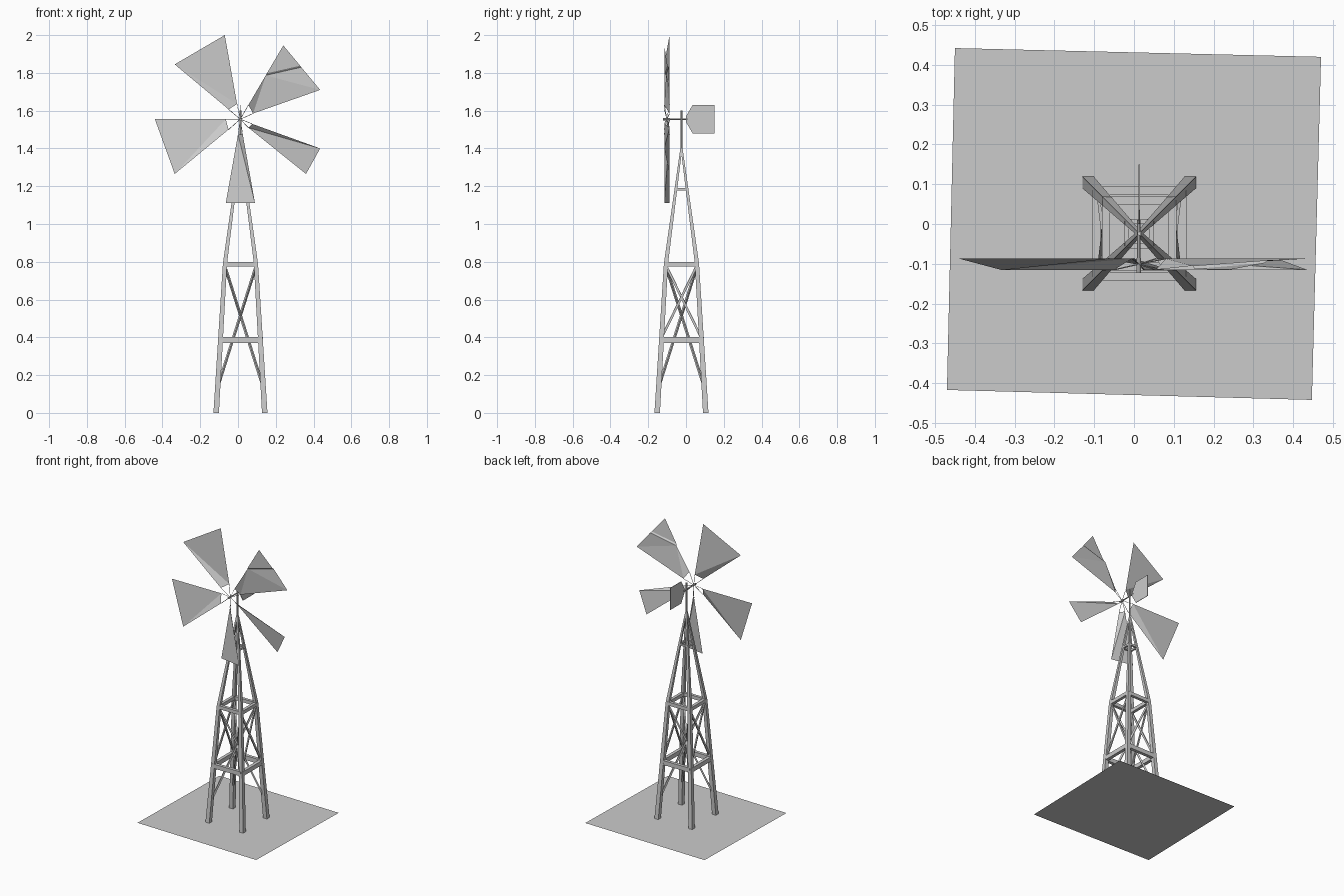
import bpy, math
from mathutils import Vector

if "Cube" in bpy.data.objects:
    bpy.data.objects.remove(bpy.data.objects["Cube"])

CX, CY = 0.013, -0.024      # tower axis
HUB = Vector((0.012, -0.101, 1.555))


def make(name, verts, faces):
    me = bpy.data.meshes.new(name)
    me.from_pydata([tuple(v) for v in verts], [], faces)
    me.update()
    ob = bpy.data.objects.new(name, me)
    bpy.context.collection.objects.link(ob)
    return ob


def tube(rings):
    """Quads joining rings of four points, with end caps."""
    verts = [p for r in rings for p in r]
    n = len(rings)
    faces = [(3, 2, 1, 0), tuple(range(4 * n - 4, 4 * n))]
    for k in range(n - 1):
        for i in range(4):
            j = (i + 1) % 4
            faces.append((4 * k + i, 4 * k + j, 4 * k + 4 + j, 4 * k + 4 + i))
    return verts, faces


def bar(name, a, b, w, h):
    """Rectangular bar from a to b, w wide sideways and h high."""
    a, b = Vector(a), Vector(b)
    d = (b - a).normalized()
    s = d.cross(Vector((0, 0, 1)))
    s = s.normalized() if s.length > 1e-4 else Vector((1, 0, 0))
    u = s.cross(d)
    ring = [s * w / 2 * i + u * h / 2 * j for i, j in ((-1, -1), (1, -1), (1, 1), (-1, 1))]
    return make(name, *tube([[p + r for r in ring] for p in (a, b)]))


def half(z):
    """Outer half width of the tower at height z."""
    if z < 0.79:
        return 0.143 + (0.093 - 0.143) * z / 0.79
    return 0.093 + (0.006 - 0.093) * (z - 0.79) / 0.61


# Ground sheet
make("base_sheet", [(-0.45, 0.442, 0), (-0.47, -0.417, 0), (0.447, -0.442, 0), (0.47, 0.42, 0)],
     [(0, 1, 2, 3)])

# Four bent, tapering legs
for sx, sy in ((-1, -1), (1, -1), (1, 1), (-1, 1)):
    rings = []
    for z, t in ((0, 0.029), (0.79, 0.022), (1.40, 0.010)):
        o = half(z)
        i = o - t
        ring = [(i, i), (o, i), (o, o), (i, o)]
        if sx * sy < 0:
            ring.reverse()
        rings.append([(CX + sx * p, CY + sy * q, z) for p, q in ring])
    make("tower_leg", *tube(rings))

# Horizontal frames
for z, h, w in ((0.386, 0.03, 0.022), (0.786, 0.024, 0.02), (1.183, 0.013, 0.012)):
    o = half(z) - w / 2
    for s in (-1, 1):
        bar("cross_beam", (CX - o, CY + s * o, z), (CX + o, CY + s * o, z), w, h)
        bar("cross_beam", (CX + s * o, CY - o, z), (CX + s * o, CY + o, z), w, h)

# Side braces and inner diagonal braces
for s in (-1, 1):
    for d in (-1, 1):
        lo, hi = half(0.4) - 0.014, half(0.78) - 0.012
        bar("side_brace", (CX + s * lo, CY - d * lo, 0.4), (CX + s * hi, CY + d * hi, 0.78),
            0.008, 0.012)
        lo, hi = half(0.16) - 0.02, half(0.77) - 0.014
        bar("inner_brace", (CX + s * lo, CY + d * lo, 0.16), (CX - s * hi, CY - d * hi, 0.77),
            0.011, 0.011)


def rod(name, a, b, r, n=8):
    a, b = Vector(a), Vector(b)
    bpy.ops.mesh.primitive_cylinder_add(vertices=n, radius=r, depth=(b - a).length,
                                        location=(a + b) / 2)
    ob = bpy.context.object
    ob.name = name
    ob.rotation_mode = 'QUATERNION'
    ob.rotation_quaternion = (b - a).to_track_quat('Z', 'Y')


# Mast, axle and hub
rod("mast", (CX, CY, 1.36), (CX, CY, 1.6), 0.005)
rod("axle", (0.012, -0.12, 1.555), (0.012, 0.01, 1.555), 0.004)
rod("hub", (0.012, -0.123, 1.555), (0.012, -0.086, 1.555), 0.006)

# Tail vane
profile = [(0, 1.54), (0.035, 1.48), (0.15, 1.48), (0.15, 1.63), (0.035, 1.63), (0, 1.57)]
vane = make("tail_vane", [(0.013, y, z) for y, z in profile], [tuple(range(6))])
m = vane.modifiers.new("thickness", 'SOLIDIFY')
m.thickness, m.offset = 0.003, 0

# Blades: back tip, front tip, front root, back root as (x, z)
BACK, FRONT = -0.087, -0.115
blades = [
    ((-0.07, 2.0), (-0.335, 1.845), (-0.05, 1.607), (-0.005, 1.635)),
    ((0.435, 1.71), (0.24, 1.945), (0.055, 1.63), (0.08, 1.585)),
    ((0.36, 1.265), (0.435, 1.40), (0.075, 1.53), (0.055, 1.51)),
    ((-0.065, 1.11), (0.09, 1.11), (0.025, 1.475), (0.0, 1.475)),
    ((-0.44, 1.555), (-0.335, 1.265), (-0.05, 1.5), (-0.065, 1.555)),
]
for k, pts in enumerate(blades):
    v = [(x, y, z) for (x, z), y in zip(pts, (BACK, FRONT, FRONT, BACK))]
    if k == 1:
        # the damaged blade has a creased corner
        v += [(0.335, -0.091, 1.83), (0.147, -0.105, 1.787),
              (0.329, -0.098, 1.838), (0.153, -0.113, 1.798)]
        faces = [(6, 1, 7), (4, 6, 7, 5), (0, 4, 5), (0, 5, 3), (3, 5, 2)]
    else:
        faces = [(0, 1, 3), (1, 2, 3)]
    make("sail_blade", v, faces)
    # spokes to both root corners
    for p in v[2:4]:
        rod("spoke", HUB, p, 0.0015, 4)
